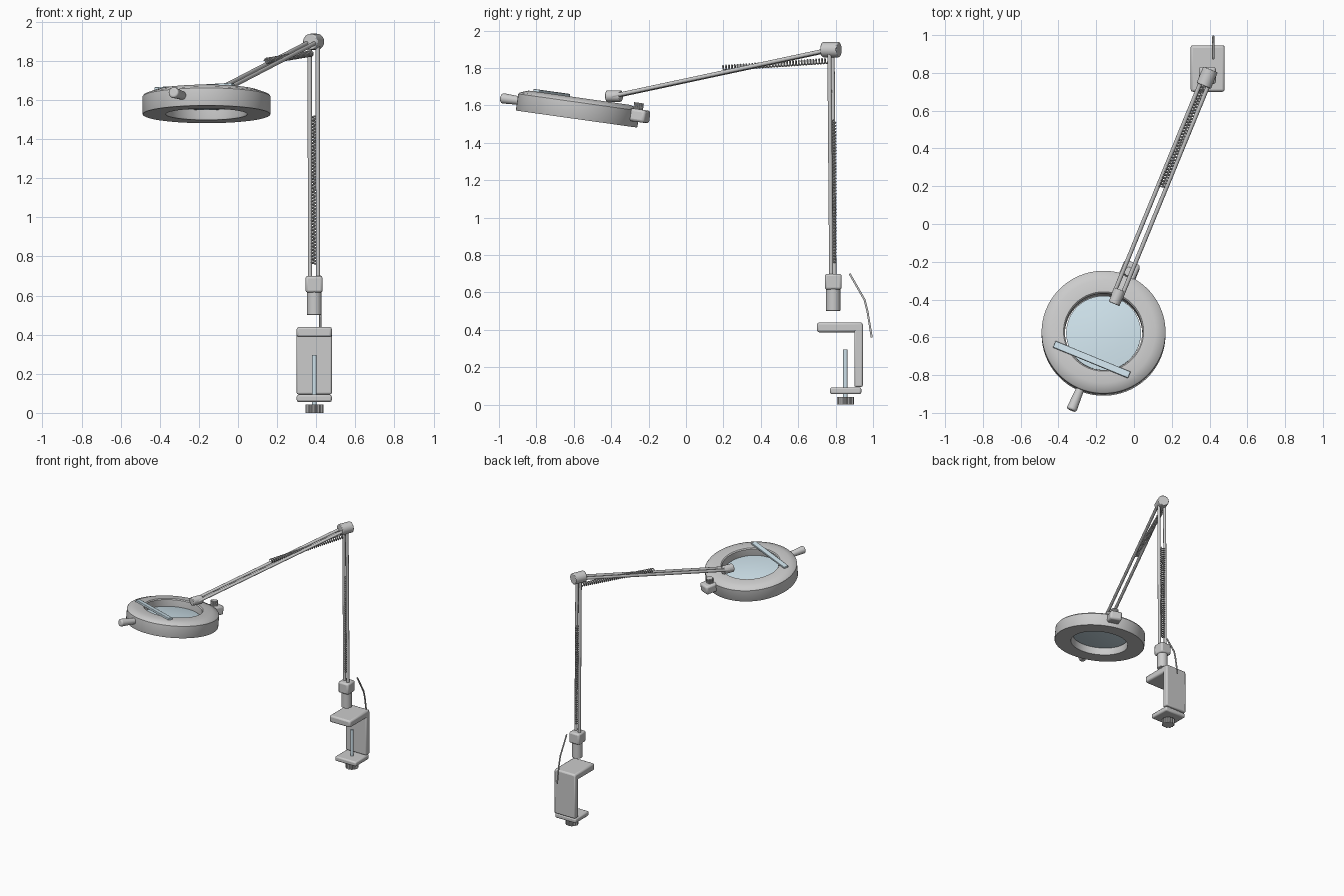
import bpy, bmesh, math
from mathutils import Vector, Matrix

if "Cube" in bpy.data.objects:
    bpy.data.objects.remove(bpy.data.objects["Cube"])

SWING = math.radians(-22.5)
DIR = Vector((math.sin(SWING), -math.cos(SWING), 0))   # arm heading, seen from above
SIDE = Vector((math.cos(SWING), math.sin(SWING), 0))   # across the arm
HEAD = (Matrix.Translation((-0.161, -0.585, 1.527))
        @ Matrix.Rotation(math.radians(-8), 4, 'X') @ Matrix.Rotation(SWING, 4, 'Z'))

pale = bpy.data.materials.new("pale_blue")
pale.diffuse_color = (0.62, 0.76, 0.83, 1)
pale.use_nodes = True
pale.node_tree.nodes["Principled BSDF"].inputs["Base Color"].default_value = pale.diffuse_color


def finish(name, bm, bevel=0, mat=None, matrix=None, seg=2):
    bmesh.ops.recalc_face_normals(bm, faces=bm.faces)
    me = bpy.data.meshes.new(name)
    bm.to_mesh(me)
    bm.free()
    ob = bpy.data.objects.new(name, me)
    bpy.context.collection.objects.link(ob)
    if matrix:
        ob.matrix_world = matrix
    if mat:
        me.materials.append(mat)
    if bevel:
        mod = ob.modifiers.new("bevel", 'BEVEL')
        mod.width, mod.segments = bevel, seg
        mod.limit_method, mod.angle_limit = 'ANGLE', math.radians(40)
    bpy.ops.object.select_all(action='DESELECT')
    ob.select_set(True)
    bpy.context.view_layer.objects.active = ob
    bpy.ops.object.shade_smooth_by_angle(angle=math.radians(35))
    return ob


def box(name, lo, hi, bevel=0.008, mat=None, matrix=None):
    lo, hi = Vector(lo), Vector(hi)
    bm = bmesh.new()
    m = Matrix.Translation((lo + hi) / 2) @ Matrix.Diagonal((*(hi - lo), 1))
    bmesh.ops.create_cube(bm, size=1, matrix=m)
    return finish(name, bm, bevel, mat, matrix)


def rod(name, a, b, r, bevel=0, mat=None, matrix=None, r2=None, sides=32, seg=2):
    a, b = Vector(a), Vector(b)
    bm = bmesh.new()
    m = Matrix.Translation((a + b) / 2) @ (b - a).to_track_quat('Z', 'Y').to_matrix().to_4x4()
    bmesh.ops.create_cone(bm, cap_ends=True, segments=sides, radius1=r, radius2=r2 or r,
                          depth=(b - a).length, matrix=m)
    return finish(name, bm, bevel, mat, matrix, seg)


def fluted_knob(name, base, r, h, teeth, matrix=None):
    # gripping knob with vertical ribs
    bm = bmesh.new()
    n = teeth * 4
    ring = []
    for i in range(n):
        rr = r if i % 4 < 2 else r * 0.87
        t = math.tau * i / n
        ring.append(bm.verts.new(Vector(base) + Vector((rr * math.cos(t), rr * math.sin(t), 0))))
    ext = bmesh.ops.extrude_face_region(bm, geom=[bm.faces.new(ring)])
    bmesh.ops.translate(bm, vec=(0, 0, h),
                        verts=[v for v in ext['geom'] if isinstance(v, bmesh.types.BMVert)])
    return finish(name, bm, matrix=matrix)


def lathe(name, profile, closed, matrix, mat=None, steps=96):
    bm = bmesh.new()
    vs = [bm.verts.new((r, 0, z)) for r, z in profile]
    es = [bm.edges.new(p) for p in zip(vs, vs[1:] + vs[:1] if closed else vs[1:])]
    bmesh.ops.spin(bm, geom=vs + es, cent=(0, 0, 0), axis=(0, 0, 1), angle=math.tau, steps=steps)
    bmesh.ops.remove_doubles(bm, verts=bm.verts, dist=1e-5)
    return finish(name, bm, mat=mat, matrix=matrix)


def wire(name, points, r):
    cu = bpy.data.curves.new(name, 'CURVE')
    cu.dimensions = '3D'
    cu.bevel_depth, cu.bevel_resolution, cu.use_fill_caps = r, 1, True
    sp = cu.splines.new('POLY')
    sp.points.add(len(points) - 1)
    for p, co in zip(sp.points, points):
        p.co = (*co, 1)
    ob = bpy.data.objects.new(name, cu)
    bpy.context.collection.objects.link(ob)
    return ob


def spring(name, a, b, r, turns, wire_r=0.004, per_turn=12):
    a, b = Vector(a), Vector(b)
    q = (b - a).to_track_quat('Z', 'Y')
    n = turns * per_turn
    pts = []
    for i in range(n + 1):
        t = math.tau * i / per_turn
        pts.append(a + q @ Vector((r * math.cos(t), r * math.sin(t), (b - a).length * i / n)))
    return wire(name, pts, wire_r)


# Table clamp
box("clamp_top_jaw", (0.30, 0.70, 0.387), (0.48, 0.945, 0.44), 0.012)
box("clamp_back_plate", (0.30, 0.90, 0.095), (0.48, 0.945, 0.43))
box("clamp_bottom_jaw", (0.30, 0.77, 0.056), (0.48, 0.937, 0.093), 0.01)
rod("clamp_screw", (0.39, 0.852, 0.03), (0.39, 0.852, 0.295), 0.012, mat=pale)
fluted_knob("clamp_knob", (0.39, 0.852, 0), 0.046, 0.042, 12)

# Power cord behind the clamp
wire("power_cord", [(0.42, 0.875, 0.70), (0.42, 0.955, 0.56), (0.42, 0.97, 0.50), (0.42, 0.993, 0.36)], 0.006)

# Swivel post
rod("swivel_post", (0.39, 0.787, 0.50), (0.39, 0.787, 0.63), 0.038, 0.004)
box("swivel_block", (0.345, 0.742, 0.615), (0.433, 0.832, 0.70), 0.012)

# Lower and upper arms: a pair of rods each
base = Vector((0.389, 0.785, 0.66))
elbow = Vector((0.387, 0.775, 1.898))
tip = Vector((-0.09, -0.385, 1.65))
for label, s in (("left", -0.022), ("right", 0.022)):
    rod("lower_arm_rod_" + label, base + SIDE * s, elbow + SIDE * s, 0.011, sides=20)
    rod("upper_arm_rod_" + label, elbow + SIDE * s, tip + SIDE * s, 0.011, sides=20)

# Elbow and wrist barrels
rod("elbow_barrel", elbow - DIR * 0.047, elbow + DIR * 0.047, 0.041, 0.005)
rod("wrist_barrel", tip - DIR * 0.041, tip + DIR * 0.041, 0.031, 0.005)

# Balance springs
spring("lower_spring", (0.388, 0.79, 0.76), (0.388, 0.788, 1.52), 0.012, 46)
spring("upper_spring", (0.146, 0.195, 1.80), (0.375, 0.755, 1.838), 0.013, 36)

# Lamp head ring with chamfered top, and the lens in it
lathe("lamp_head", [(0.208, 0.0), (0.326, 0.0), (0.328, 0.004), (0.328, 0.09), (0.322, 0.098),
                    (0.275, 0.115), (0.212, 0.115), (0.205, 0.108), (0.205, 0.01)], True, HEAD)
lathe("lens", [(0.0, 0.035), (0.11, 0.039), (0.198, 0.05), (0.198, 0.06), (0.11, 0.071), (0.0, 0.075)],
      False, HEAD, pale)

# Light tube strip, handle, mounting bracket and its tightening knob
box("light_strip", (-0.215, -0.182, 0.112), (0.215, -0.145, 0.128), 0.003, pale, HEAD)
rod("head_handle", (0, -0.31, 0.055), (0, -0.447, 0.055), 0.021, 0.011, matrix=HEAD, r2=0.028, seg=4)
box("head_bracket", (-0.045, 0.30, 0.03), (0.045, 0.405, 0.098), 0.014, matrix=HEAD)
fluted_knob("bracket_knob", (0, 0.345, 0.09), 0.026, 0.043, 14, HEAD)
